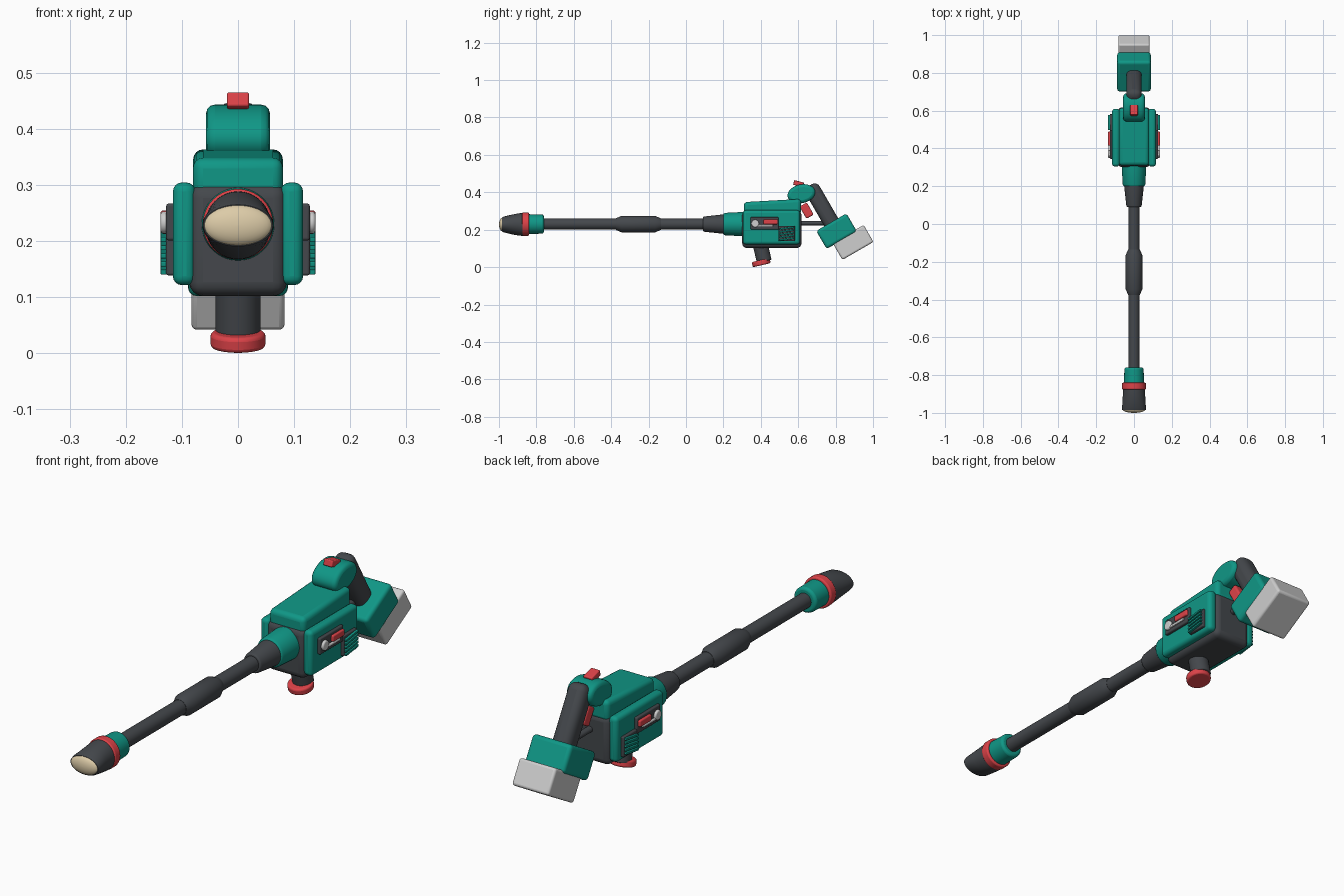
import bpy, bmesh, math
from math import radians
from mathutils import Vector

cube = bpy.data.objects.get("Cube")
if cube:
    bpy.data.objects.remove(cube, do_unlink=True)


def material(name, r, g, b):
    m = bpy.data.materials.new(name)
    m.use_nodes = True
    m.diffuse_color = (r, g, b, 1)
    m.node_tree.nodes["Principled BSDF"].inputs["Base Color"].default_value = (r, g, b, 1)
    return m


teal = material("teal plastic", 0.005, 0.31, 0.24)
dark = material("charcoal plastic", 0.058, 0.064, 0.072)
red = material("red accent", 0.72, 0.055, 0.065)
grey = material("light grey", 0.62, 0.62, 0.62)
tan = material("tan insert", 0.72, 0.6, 0.39)


def finish(name, bm, mat, loc, rot, bevel, segments=4):
    bmesh.ops.recalc_face_normals(bm, faces=bm.faces)
    mesh = bpy.data.meshes.new(name)
    bm.to_mesh(mesh)
    bm.free()
    mesh.materials.append(mat)
    ob = bpy.data.objects.new(name, mesh)
    bpy.context.collection.objects.link(ob)
    ob.location = loc
    ob.rotation_euler = [radians(a) for a in rot]
    if bevel:
        mod = ob.modifiers.new("rounded edges", "BEVEL")
        mod.width = bevel
        mod.segments = segments
        mod.limit_method = "ANGLE"
        mod.angle_limit = radians(40)
    bpy.context.view_layer.objects.active = ob
    ob.select_set(True)
    bpy.ops.object.shade_smooth_by_angle(angle=radians(35))
    ob.select_set(False)
    return ob


def box(name, size, loc, mat, bevel=0.01, tilt=0, slope=0):
    """Rounded box; slope lowers the front of its top."""
    bm = bmesh.new()
    bmesh.ops.create_cube(bm, size=1)
    for v in bm.verts:
        v.co *= Vector(size)
        if v.co.z > 0 and v.co.y < 0:
            v.co.z -= slope
    return finish(name, bm, mat, loc, (tilt, 0, 0), bevel)


def loft(name, rings, loc, mat, bevel=0, rot=(0, 0, 0), sides=40):
    """Closed tube through elliptical rings (y, half width, half height)."""
    bm = bmesh.new()
    loops = []
    for y, rx, rz in rings:
        turn = [math.tau * i / sides for i in range(sides)]
        loops.append([bm.verts.new((rx * math.cos(a), y, rz * math.sin(a))) for a in turn])
    for a, b in zip(loops, loops[1:]):
        for i in range(sides):
            j = (i + 1) % sides
            bm.faces.new((a[i], a[j], b[j], b[i]))
    bm.faces.new(loops[0])
    bm.faces.new(loops[-1])
    return finish(name, bm, mat, loc, rot, bevel, 3)


def tube(name, profile, mat, bevel=0):
    """Round part on the lance axis, from (y, radius) pairs."""
    return loft(name, [(y, r, r) for y, r in profile], (0, 0, 0.23), mat, bevel)


# Lance
tube("lance_tube", [(-0.8, 0.03), (0.2, 0.03)], dark)
tube("lance_grip", [(-0.375, 0.031), (-0.345, 0.044), (-0.165, 0.044), (-0.135, 0.031)], dark)
tube("lance_socket", [(0.09, 0.038), (0.1, 0.041), (0.21, 0.053)], dark, 0.004)
tube("body_collar", [(0.2, 0.056), (0.21, 0.06), (0.33, 0.066)], teal, 0.004)

# Nozzle
tube("nozzle_collar", [(-0.85, 0.053), (-0.76, 0.051)], teal, 0.01)
tube("nozzle_ring", [(-0.876, 0.063), (-0.84, 0.063)], red, 0.006)
loft("nozzle_head", [(-0.985, 0.062, 0.037), (-0.975, 0.0635, 0.042), (-0.93, 0.06, 0.053),
                     (-0.89, 0.059, 0.06), (-0.865, 0.059, 0.061)], (0, 0, 0.228), dark)
dome = [(-0.98 - 0.02 * math.sin(a), 0.062 * math.cos(a), 0.037 * math.cos(a))
        for a in [radians(d) for d in range(0, 90, 11)]]
loft("spray_insert", dome, (0, 0, 0.228), tan)

# Motor body
box("motor_body", (0.174, 0.317, 0.2), (0, 0.459, 0.202), dark, 0.025)
box("top_cover", (0.16, 0.305, 0.085), (0, 0.462, 0.322), teal, 0.018, slope=0.017)

# Side panels and their controls
for side, s in (("left", 1), ("right", -1)):
    box(side + "_panel", (0.04, 0.305, 0.183), (s * 0.096, 0.457, 0.213), teal, 0.016)
    box(side + "_control_plate", (0.02, 0.15, 0.066), (s * 0.118, 0.42, 0.234), dark, 0.005)
    box(side + "_red_lever", (0.02, 0.075, 0.026), (s * 0.128, 0.452, 0.242), red, 0.005)
    box(side + "_slide_bar", (0.014, 0.1, 0.01), (s * 0.128, 0.415, 0.222), grey, 0.003)
    loft(side + "_slide_knob", [(-0.01, 0.02, 0.02), (0.01, 0.02, 0.02)],
         (s * 0.128, 0.37, 0.233), grey, 0.005, (0, 0, 90), 24)
    box(side + "_vent_plate", (0.02, 0.088, 0.082), (s * 0.118, 0.538, 0.18), dark, 0.004)
    for i in range(5):
        box(f"{side}_vent_slat_{i + 1}", (0.02, 0.08, 0.009),
            (s * 0.128, 0.538, 0.15 + i * 0.0145), teal, 0.002, tilt=8)

# Rear handle
loft("handle_hub", [(-0.057, 0.075, 0.05), (0.057, 0.075, 0.05)],
     (0, 0.617, 0.392), teal, 0.016, (0, -12, 90))
box("handle_grip", (0.082, 0.085, 0.29), (0, 0.735, 0.312), dark, 0.03, tilt=30)
box("lock_button", (0.04, 0.055, 0.026), (0, 0.602, 0.446), red, 0.004, tilt=-15)
box("trigger", (0.036, 0.045, 0.075), (0, 0.645, 0.302), red, 0.008, tilt=30)
loft("handle_brace", [(0.6, 0.014, 0.012), (0.74, 0.014, 0.012)], (0, 0, 0.235), dark, sides=20)

# Battery
box("battery_mount", (0.178, 0.187, 0.112), (0, 0.805, 0.192), teal, 0.015, tilt=30)
box("battery_pack", (0.166, 0.192, 0.105), (0, 0.893, 0.132), grey, 0.01, tilt=30)

# Inlet knob under the body
loft("inlet_stem", [(-0.045, 0.04, 0.04), (0.045, 0.04, 0.04)], (0, 0.408, 0.075), dark, 0.004, (103, 0, 0))
loft("inlet_cap", [(-0.014, 0.049, 0.049), (0.014, 0.049, 0.049)], (0, 0.402, 0.024), red, 0.007, (103, 0, 0))
